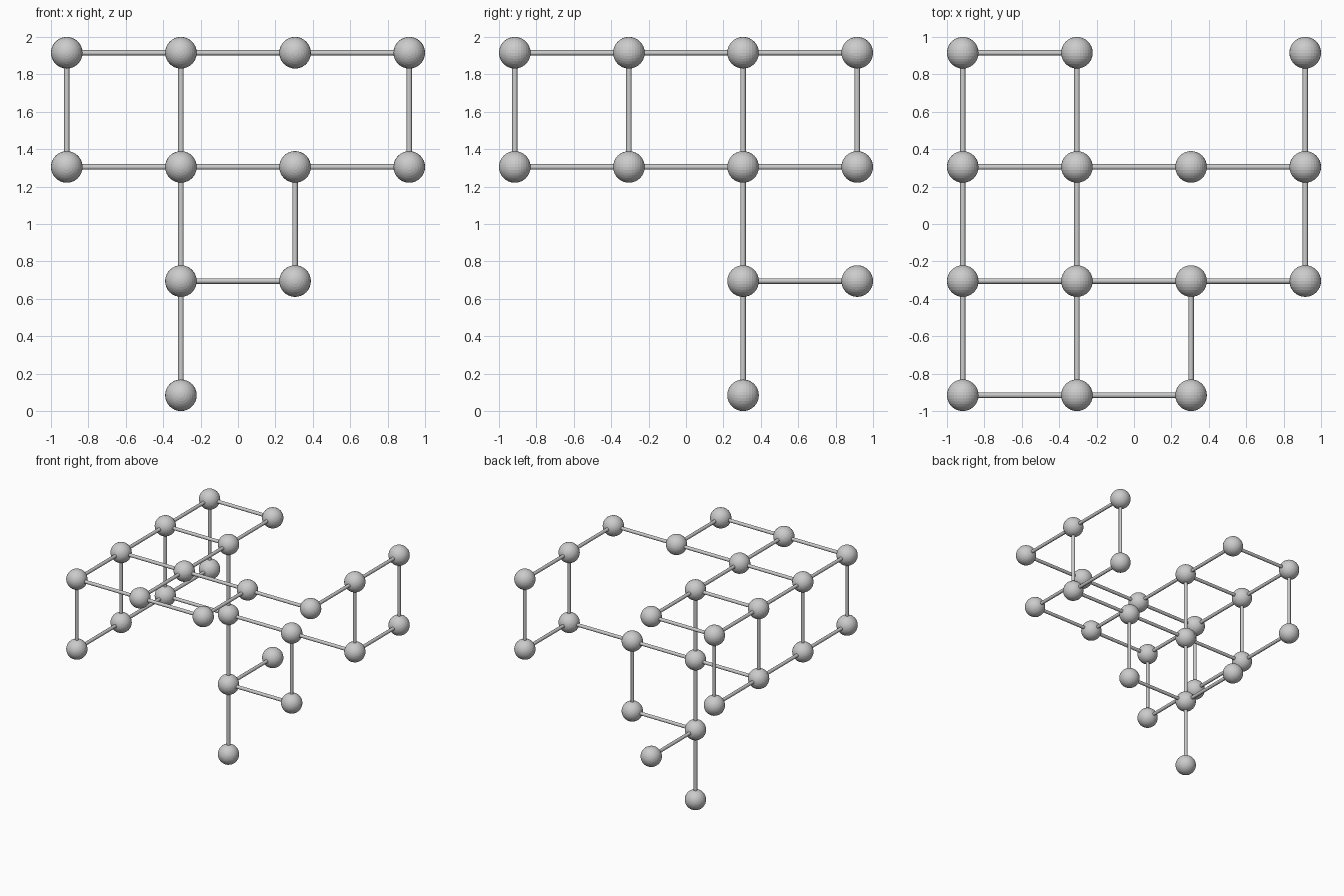
import bpy
import math
from mathutils import Vector

if "Cube" in bpy.data.objects:
    bpy.data.objects.remove(bpy.data.objects["Cube"])

R_BALL = 0.0845                      # ball radius
STEP = (2 - 2 * R_BALL) / 3          # lattice spacing
R_ROD = 0.0145                       # rod radius

# Occupied lattice cells: level -> {column x: rows y}
LEVELS = {
    3: {0: (0, 1, 2, 3), 1: (0, 1, 2, 3), 2: (0, 1), 3: (1, 2, 3)},
    2: {0: (0, 1, 2, 3), 1: (2,), 2: (2,), 3: (2, 3)},
    1: {1: (2, 3), 2: (2,)},
    0: {1: (2,)},
}
nodes = {(i, j, k) for k, cols in LEVELS.items() for i, rows in cols.items() for j in rows}


def position(n):
    return Vector(((n[0] - 1.5) * STEP, (n[1] - 1.5) * STEP, R_BALL + n[2] * STEP))


def place(name, mesh, loc, rot=(0, 0, 0)):
    ob = bpy.data.objects.new(name, mesh)
    ob.location = loc
    ob.rotation_euler = rot
    bpy.context.collection.objects.link(ob)


def take_mesh(name):
    ob = bpy.context.object
    mesh = ob.data
    mesh.name = name
    bpy.data.objects.remove(ob)
    return mesh


# Shared meshes
bpy.ops.mesh.primitive_uv_sphere_add(segments=32, ring_count=16, radius=R_BALL)
ball = take_mesh("ball")
bpy.ops.mesh.primitive_cylinder_add(vertices=16, radius=R_ROD, depth=STEP)
rod = take_mesh("rod")

# Balls at the nodes, poles facing front and back; rods join every neighbouring pair
AXES = [((1, 0, 0), (0, math.pi / 2, 0)),
        ((0, 1, 0), (math.pi / 2, 0, 0)),
        ((0, 0, 1), (0, 0, 0))]
for n in sorted(nodes):
    place("ball", ball, position(n), (math.pi / 2, 0, 0))
    for step, rot in AXES:
        m = tuple(a + b for a, b in zip(n, step))
        if m in nodes:
            place("rod", rod, (position(n) + position(m)) / 2, rot)
